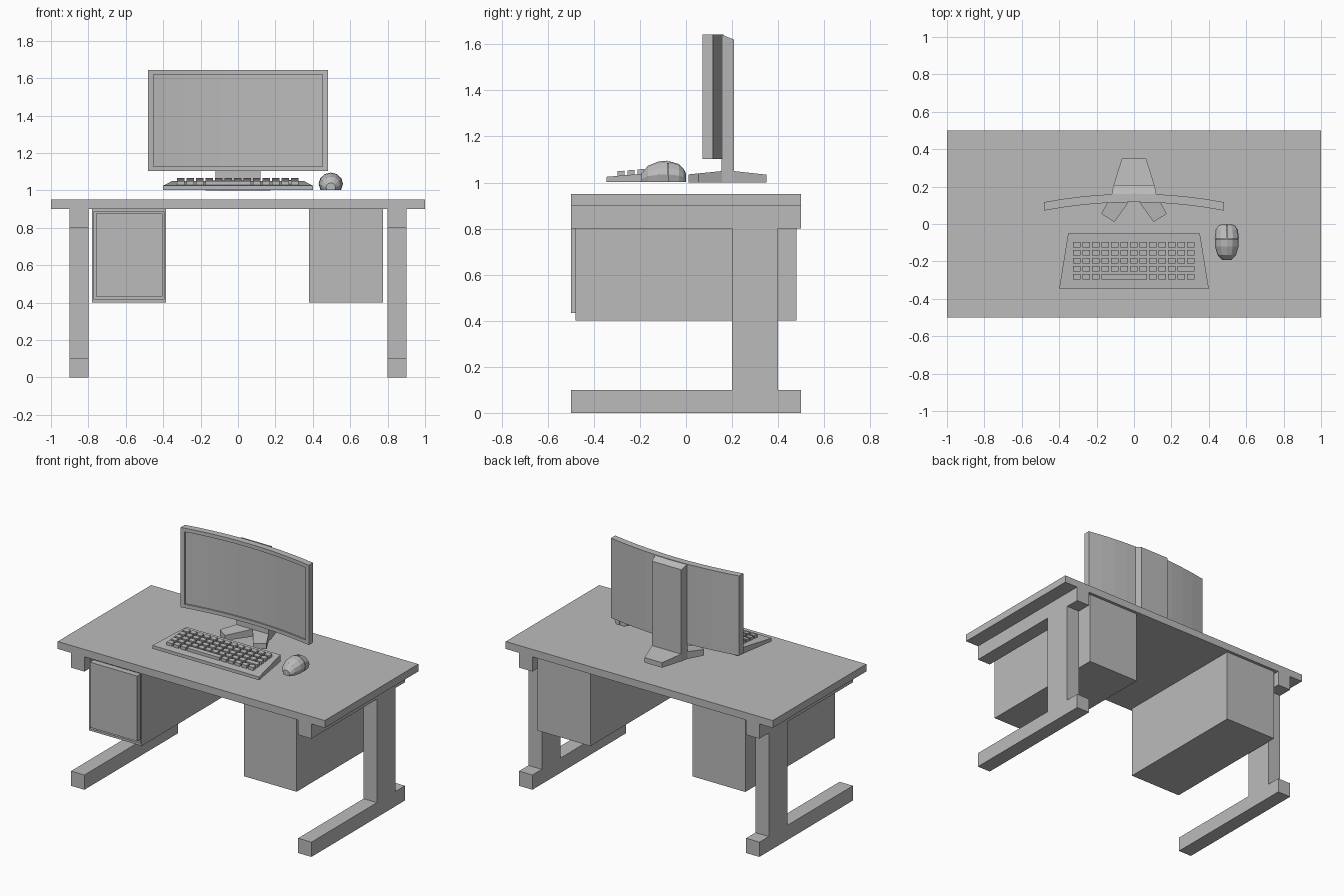
import bpy, bmesh, math

if "Cube" in bpy.data.objects:
    bpy.data.objects.remove(bpy.data.objects["Cube"])

mat = bpy.data.materials.new("plain grey")
mat.diffuse_color = (0.5, 0.5, 0.5, 1)
mat.use_nodes = True
mat.node_tree.nodes["Principled BSDF"].inputs["Base Color"].default_value = mat.diffuse_color


def finish(name, bm):
    bmesh.ops.recalc_face_normals(bm, faces=bm.faces)
    me = bpy.data.meshes.new(name)
    bm.to_mesh(me)
    bm.free()
    me.materials.append(mat)
    ob = bpy.data.objects.new(name, me)
    bpy.context.collection.objects.link(ob)
    return ob


def loft(name, rings):
    """Skin closed rings with equal point counts and cap both ends."""
    bm = bmesh.new()
    vs = [[bm.verts.new(p) for p in r] for r in rings]
    n = len(vs[0])
    for a, b in zip(vs, vs[1:]):
        for i in range(n):
            j = (i + 1) % n
            bm.faces.new((a[i], a[j], b[j], b[i]))
    bm.faces.new(vs[0])
    bm.faces.new(vs[-1])
    return finish(name, bm)


def prism(name, xy, z0, top):
    """Vertical prism over an outline; top is a height rule top(x, y)."""
    return loft(name, [[(x, y, z0) for x, y in xy],
                       [(x, y, top(x, y)) for x, y in xy]])


def box(name, x0, x1, y0, y1, z0, z1):
    return prism(name, [(x0, y0), (x1, y0), (x1, y1), (x0, y1)], z0, lambda x, y: z1)


# desk top and side frames
box("desk_top", -1, 1, -0.5, 0.5, 0.9, 0.95)
for side, x0 in (("left", -0.9), ("right", 0.8)):
    yz = [(-.5, 0), (.5, 0), (.5, .1), (.4, .1), (.4, .8), (.5, .8),
          (.5, .9), (-.5, .9), (-.5, .8), (.2, .8), (.2, .1), (-.5, .1)]
    loft(side + "_side_frame", [[(x, y, z) for y, z in yz] for x in (x0, x0 + .1)])

# right cabinet (plain) and left cabinet with a shallow front opening and door
box("right_cabinet", 0.38, 0.775, -0.48, 0.48, 0.4, 0.9)
box("left_cabinet", -0.78, -0.385, -0.46, 0.48, 0.4, 0.9)
box("cabinet_rim_left", -0.78, -0.77, -0.48, -0.46, 0.4, 0.9)
box("cabinet_rim_right", -0.395, -0.385, -0.48, -0.46, 0.4, 0.9)
box("cabinet_rim_bottom", -0.77, -0.395, -0.48, -0.46, 0.4, 0.415)
box("cabinet_rim_top", -0.77, -0.395, -0.48, -0.46, 0.888, 0.9)
box("cabinet_door", -0.76, -0.405, -0.5, -0.46, 0.433, 0.875)


# curved monitor
def curved_slab(name, x0, x1, z0, z1, d0, d1, n=10):
    rings = []
    for i in range(n + 1):
        x = x0 + (x1 - x0) * i / n
        y = 0.117 - 0.045 * (x / 0.48) ** 2
        rings.append([(x, y + d0, z0), (x, y + d1, z0), (x, y + d1, z1), (x, y + d0, z1)])
    return loft(name, rings)


curved_slab("monitor_body", -.48, .48, 1.103, 1.643, 0.01, 0.045)
curved_slab("bezel_bottom", -.48, .48, 1.103, 1.128, 0, 0.01)
curved_slab("bezel_top", -.48, .48, 1.618, 1.643, 0, 0.01)
curved_slab("bezel_left", -.48, -.453, 1.128, 1.618, 0, 0.01, 1)
curved_slab("bezel_right", .453, .48, 1.128, 1.618, 0, 0.01, 1)

# monitor stand: column, rear foot, two splayed front feet
prism("stand_column", [(-.12, .155), (.12, .155), (.11, .208), (-.11, .208)], 1.0,
      lambda x, y: 1.642 - (y - .155) * 0.4)
prism("stand_rear_foot", [(-.11, .205), (.11, .205), (.065, .35), (-.065, .35)], 1.0,
      lambda x, y: 1.05 - (y - .205) * 0.11)
for s, side in ((-1, "left"), (1, "right")):
    prism("stand_front_foot_" + side,
          [(s * .12, .157), (s * .175, .055), (s * .105, .01), (0, .157)], 1.0,
          lambda x, y: 1.05 - (.157 - y) * 0.1)


# keyboard
def board_top(x, y):
    return 1.025 + (y + .345) / .295 * .025


prism("keyboard_base", [(-.4, -.345), (.4, -.345), (.352, -.05), (-.352, -.05)], 1.003, board_top)
KX, KY, PX, PY, GAP = -0.332, -0.09, 0.0508, -0.0425, 0.006
for r in range(5):
    c = 0
    while c < 13:
        w = 5 if (r == 4 and c == 3) else 2 if (r == 3 and c == 11) else 1
        x0, x1 = KX + c * PX + GAP, KX + (c + w) * PX - GAP
        y1, y0 = KY + r * PY - GAP, KY + (r + 1) * PY + GAP
        outline = [(x0, y0), (x1, y0), (x1, y1), (x0, y1)]
        prism(f"key_{r}_{c}", outline, 1.02, lambda x, y: board_top(x, y) + .02)
        c += w


# mouse: rounded back shell and two front buttons
def mouse_ring(y, w, h, a0, a1, n, shift=0):
    zc = 1.003 + .35 * (h - 1.003)
    pts = []
    for i in range(n + 1):
        a = math.radians(a0 + (a1 - a0) * i / n)
        pts.append((.496 + shift + w * math.cos(a), y, zc + (h - zc) * math.sin(a)))
    pts.append((.496 + shift + .85 * w * math.cos(math.radians(a1)), y, 1.003))
    pts.append((.496 + shift + .85 * w * math.cos(math.radians(a0)), y, 1.003))
    return pts


BACK = [(-.193, .025, 1.04), (-.165, .05, 1.073), (-.12, .063, 1.091), (-.08, .064, 1.095)]
FRONT = [(-.077, .063, 1.094), (-.03, .057, 1.08), (-.01, .043, 1.06), (-.001, .026, 1.04)]
loft("mouse_shell", [mouse_ring(y, w, h, 0, 180, 6) for y, w, h in BACK])
loft("mouse_core", [mouse_ring(y - .004, w * .9, h - .008, 0, 180, 6) for y, w, h in FRONT])
loft("mouse_button_right", [mouse_ring(y, w, h, 0, 90, 3, .002) for y, w, h in FRONT])
loft("mouse_button_left", [mouse_ring(y, w, h, 180, 90, 3, -.002) for y, w, h in FRONT])
